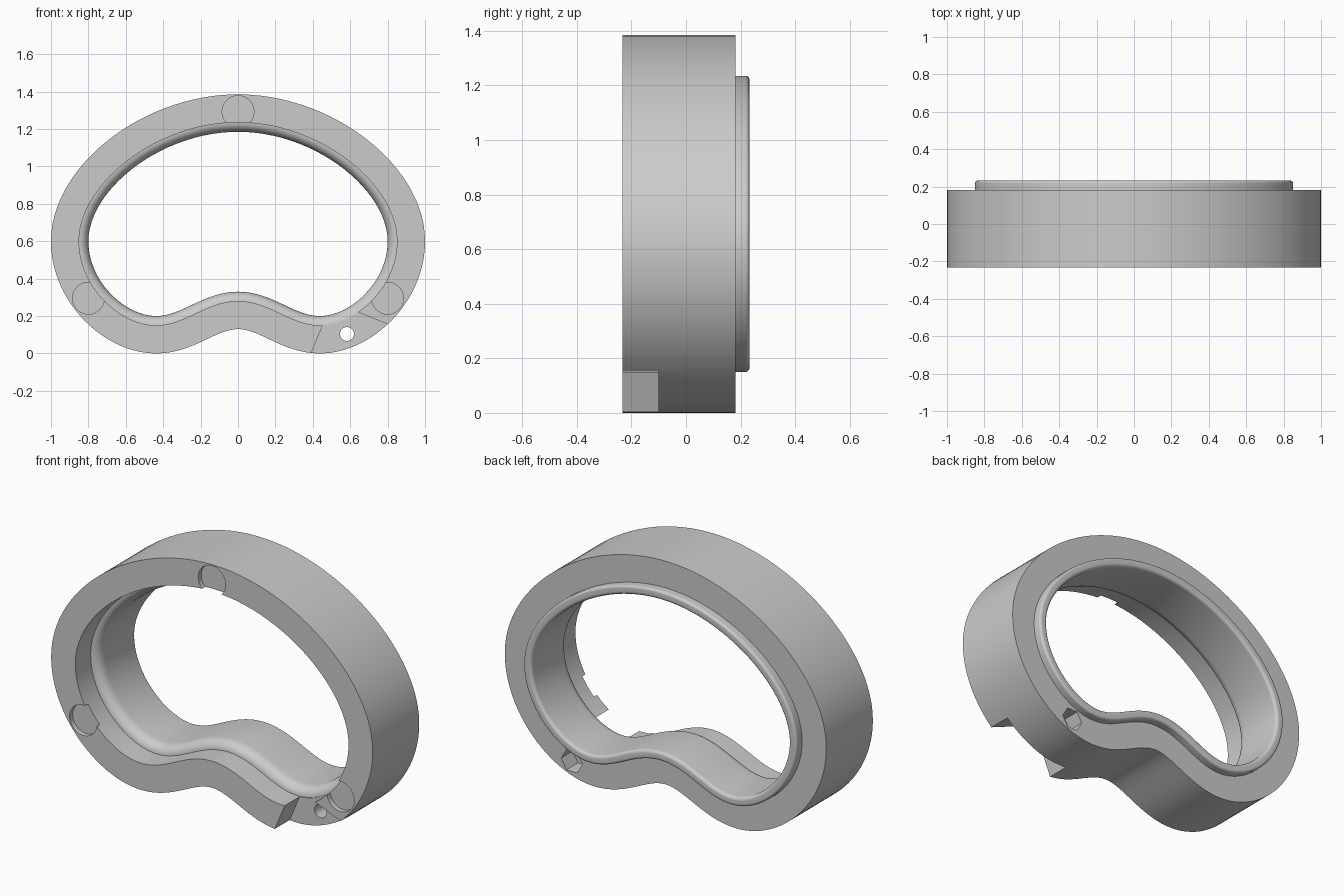
import bpy, bmesh, math
from mathutils import Vector

if "Cube" in bpy.data.objects:
    bpy.data.objects.remove(bpy.data.objects["Cube"])

grey = bpy.data.materials.new("plain grey")
grey.diffuse_color = (0.6, 0.6, 0.6, 1)
grey.use_nodes = True
grey.node_tree.nodes["Principled BSDF"].inputs["Base Color"].default_value = grey.diffuse_color


def finish(name, bm):
    bmesh.ops.recalc_face_normals(bm, faces=bm.faces)
    me = bpy.data.meshes.new(name)
    bm.to_mesh(me)
    bm.free()
    me.materials.append(grey)
    ob = bpy.data.objects.new(name, me)
    bpy.context.collection.objects.link(ob)
    return ob


def prism(name, pts, y0, y1):
    """Extrude an (x, z) outline along y."""
    bm = bmesh.new()
    a = [bm.verts.new((x, y0, z)) for x, z in pts]
    b = [bm.verts.new((x, y1, z)) for x, z in pts]
    n = len(pts)
    bm.faces.new(a)
    bm.faces.new(b)
    for i in range(n):
        j = (i + 1) % n
        bm.faces.new((a[i], a[j], b[j], b[i]))
    return finish(name, bm)


def circle(cx, cz, r, n):
    return [(cx + r * math.cos(2 * math.pi * i / n),
             cz + r * math.sin(2 * math.pi * i / n)) for i in range(n)]


def arc(co, cy, ro, ry, a0, a1, n=7):
    """Elliptical arc in the (inset, y) section."""
    out = []
    for i in range(n + 1):
        a = math.radians(a0 + (a1 - a0) * i / n)
        out.append((co + ro * math.cos(a), cy + ry * math.sin(a)))
    return out


# Kidney outline, right half, as three bezier spans (top -> side -> lobe -> notch)
spans = [((0, 1.385), (0.51, 1.385), (1, 1.0), (1, 0.6)),
         ((1, 0.6), (1, 0.27), (0.71, 0), (0.44, 0)),
         ((0.44, 0), (0.24, 0), (0.12, 0.13), (0, 0.13))]
STEPS = 26
half = []
for k, span in enumerate(spans):
    p = [Vector(q) for q in span]
    for i in range(STEPS + (k == 2)):
        t = i / STEPS
        s = 1 - t
        pos = p[0]*s**3 + p[1]*3*s*s*t + p[2]*3*s*t*t + p[3]*t**3
        d = ((p[1]-p[0])*s*s + (p[2]-p[1])*2*s*t + (p[3]-p[2])*t*t).normalized()
        half.append((pos, Vector((d.y, -d.x))))
outline = half + [(Vector((-p.x, p.y)), Vector((-n.x, n.y)))
                  for p, n in reversed(half[1:-1])]

# Cross-section as (inset from outline, y): body, rounded rear lip, inner wall,
# rounded shoulder, then the wider front recess
section = [(0, -0.232), (0, 0.182), (0.15, 0.182)]
section += arc(0.164, 0.218, 0.014, 0.014, 180, 90)
section += arc(0.182, 0.214, 0.018, 0.018, 90, 0)
section += arc(0.15, -0.035, 0.05, 0.06, 0, -90)
section += [(0.15, -0.232)]
bm = bmesh.new()
rings = [[bm.verts.new((p.x + n.x*o, y, p.y + n.y*o)) for o, y in section]
         for p, n in outline]
for i, r in enumerate(rings):
    q = rings[(i + 1) % len(rings)]
    for j in range(len(section)):
        k = (j + 1) % len(section)
        bm.faces.new((r[j], r[k], q[k], q[j]))
ring = finish("kidney_ring", bm)

# Cutters: front wedge notch, screw hole, rear nut pocket, three shallow discs
cutters = [
    prism("wedge_cutter", [(0.506, 0.276), (0.274, -0.277), (1.061, 0.05)], -0.4, -0.10),
    prism("screw_cutter", circle(0.583, 0.104, 0.037, 32), -0.3, 0.3),
    prism("nut_cutter", circle(0.583, 0.104, 0.066, 6), 0.08, 0.3)]
for x, z in ((0, 1.293), (-0.8, 0.295), (0.8, 0.295)):
    cutters.append(prism("disc_cutter", circle(x, z, 0.085, 48), -0.4, -0.205))

bpy.context.view_layer.objects.active = ring
ring.select_set(True)
for c in cutters:
    m = ring.modifiers.new("cut", 'BOOLEAN')
    m.operation = 'DIFFERENCE'
    m.solver = 'EXACT'
    m.object = c
    bpy.ops.object.modifier_apply(modifier=m.name)
    bpy.data.objects.remove(c)

bpy.ops.object.shade_smooth_by_angle(angle=math.radians(32))
